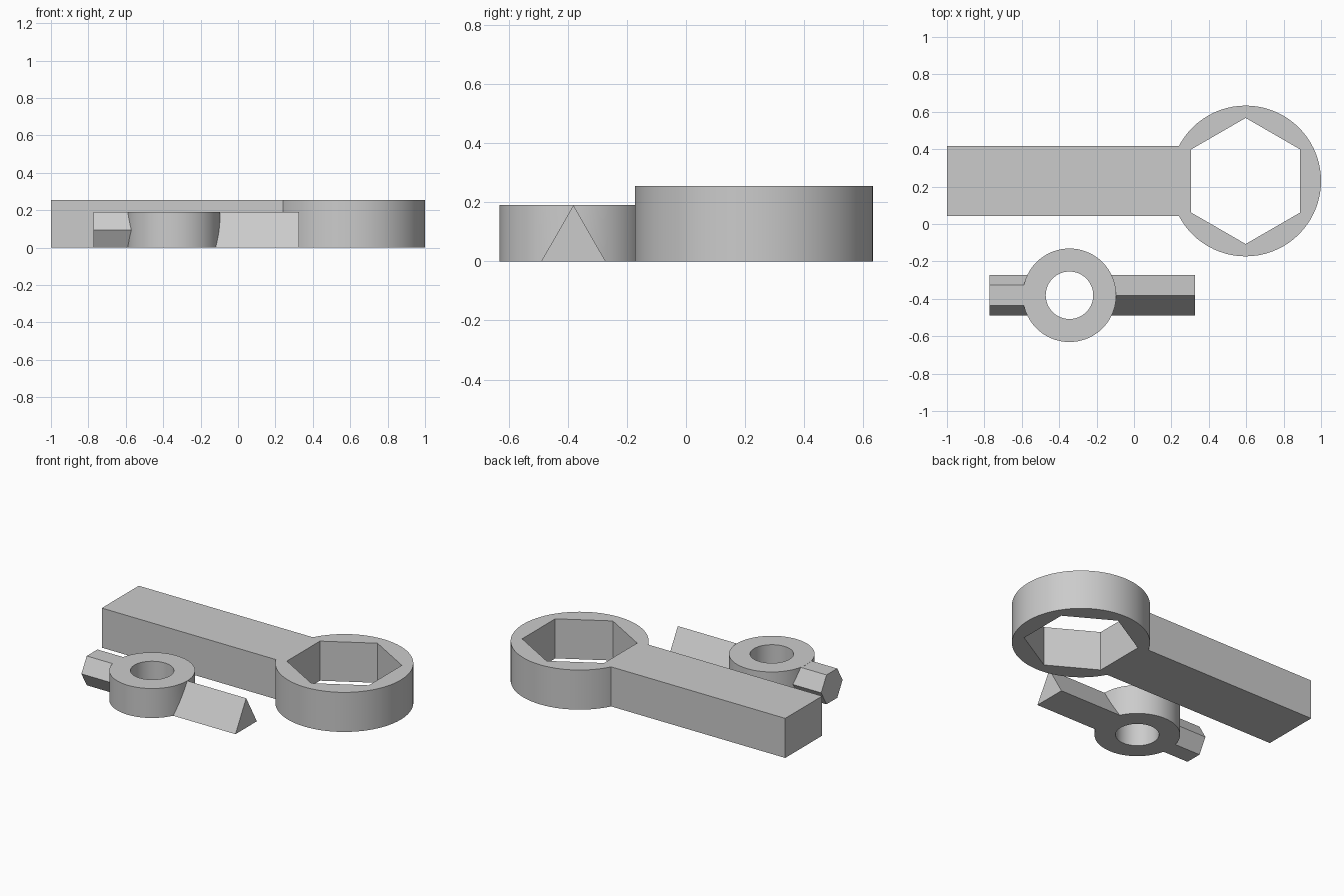
import bpy
from math import radians, cos, sin, tau

cube = bpy.data.objects.get("Cube")
if cube:
    bpy.data.objects.remove(cube, do_unlink=True)

grey = bpy.data.materials.new("plain_grey")
grey.use_nodes = True
COLOUR = (0.6, 0.6, 0.6, 1)
grey.diffuse_color = COLOUR
grey.node_tree.nodes["Principled BSDF"].inputs["Base Color"].default_value = COLOUR


def prism(name, profile, lo, hi, place):
    """Extrude a closed profile from lo to hi; place maps (u, v, w) to x, y, z."""
    n = len(profile)
    verts = [place(u, v, w) for w in (lo, hi) for u, v in profile]
    faces = [tuple(reversed(range(n))), tuple(range(n, 2 * n))]
    faces += [(i, (i + 1) % n, n + (i + 1) % n, n + i) for i in range(n)]
    mesh = bpy.data.meshes.new(name)
    mesh.from_pydata(verts, [], faces)
    mesh.materials.append(grey)
    obj = bpy.data.objects.new(name, mesh)
    bpy.context.collection.objects.link(obj)
    return obj


def polygon(cu, cv, radius, sides, start=0):
    angles = [radians(start) + tau * i / sides for i in range(sides)]
    return [(cu + radius * cos(a), cv + radius * sin(a)) for a in angles]


def upright(u, v, w):
    return (u, v, w)


def along_x(u, v, w):
    return (w, u, v)


def combine(obj, tool, operation):
    mod = obj.modifiers.new(operation.title(), 'BOOLEAN')
    mod.operation, mod.object, mod.solver = operation, tool, 'EXACT'
    bpy.ops.object.select_all(action='DESELECT')
    bpy.context.view_layer.objects.active = obj
    obj.select_set(True)
    bpy.ops.object.modifier_apply(modifier=mod.name)
    bpy.data.objects.remove(tool, do_unlink=True)


def smooth(obj):
    bpy.ops.object.select_all(action='DESELECT')
    bpy.context.view_layer.objects.active = obj
    obj.select_set(True)
    bpy.ops.object.shade_smooth_by_angle(angle=radians(25))


# Wrench: round head and square bar, with a hexagonal opening
HEAD_X, HEAD_Y, WRENCH_H = 0.597, 0.23, 0.255
wrench = prism("wrench", polygon(HEAD_X, HEAD_Y, 0.403, 72), 0, WRENCH_H, upright)
bar = [(-1, 0.042), (HEAD_X, 0.042), (HEAD_X, 0.418), (-1, 0.418)]
combine(wrench, prism("handle", bar, 0, WRENCH_H, upright), 'UNION')
opening = polygon(HEAD_X, HEAD_Y, 0.337, 6, 30)
combine(wrench, prism("hex_cutter", opening, -0.1, 0.4, upright), 'DIFFERENCE')
smooth(wrench)

# Bit holder: bored hub with a hexagonal stub and a triangular arm
HUB_X, HUB_Y, HUB_H = -0.345, -0.381, 0.19
ARM_R = 0.109
hub = prism("bit_hub", polygon(HUB_X, HUB_Y, 0.25, 72), 0, HUB_H, upright)
stub = polygon(HUB_Y, HUB_H / 2, ARM_R, 6)
combine(hub, prism("hex_stub", stub, -0.773, HUB_X, along_x), 'UNION')
arm = [(HUB_Y - ARM_R, 0), (HUB_Y + ARM_R, 0), (HUB_Y, HUB_H)]
combine(hub, prism("triangle_arm", arm, HUB_X, 0.325, along_x), 'UNION')
bore = polygon(HUB_X, HUB_Y, 0.127, 64)
combine(hub, prism("bore_cutter", bore, -0.1, 0.4, upright), 'DIFFERENCE')
smooth(hub)
